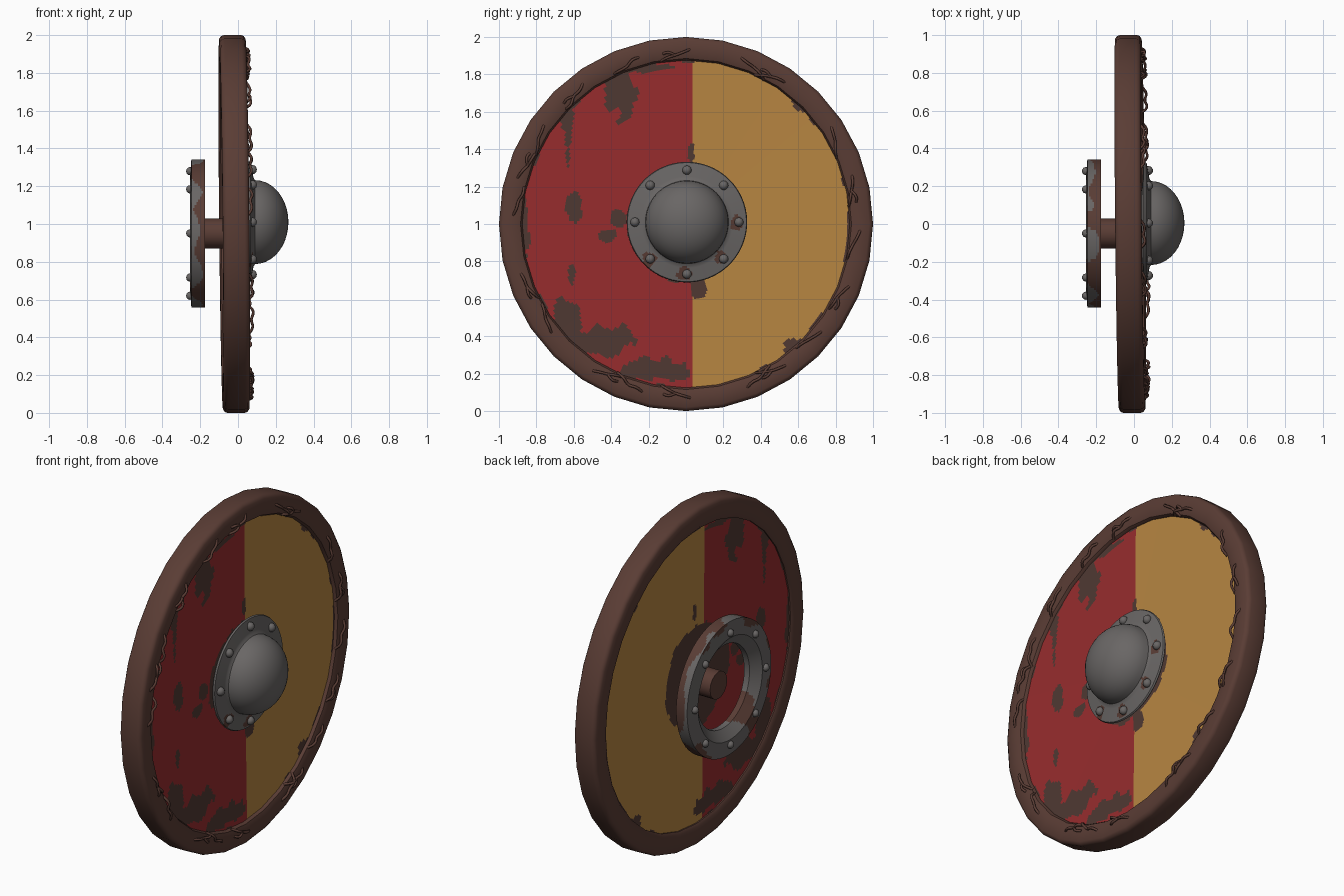
import bpy, bmesh, math, random
from mathutils import Vector, noise

random.seed(4)
if "Cube" in bpy.data.objects:
    bpy.data.objects.remove(bpy.data.objects["Cube"], do_unlink=True)


def material(name, rgb):
    mat = bpy.data.materials.new(name)
    mat.use_nodes = True
    mat.diffuse_color = (*rgb, 1)
    mat.node_tree.nodes["Principled BSDF"].inputs["Base Color"].default_value = (*rgb, 1)
    return mat


RIM = material("rim brown", (0.102, 0.046, 0.035))
WOOD = material("bare wood", (0.078, 0.04, 0.032))
RED = material("red paint", (0.31, 0.025, 0.027))
YELLOW = material("ochre paint", (0.47, 0.235, 0.053))
IRON = material("iron grey", (0.142, 0.133, 0.13))
RUST = material("rust brown", (0.1, 0.046, 0.035))


def finish(bm, name, mats, angle=40):
    bmesh.ops.remove_doubles(bm, verts=bm.verts, dist=0.0001)
    bmesh.ops.recalc_face_normals(bm, faces=bm.faces)
    mesh = bpy.data.meshes.new(name)
    bm.to_mesh(mesh)
    bm.free()
    for mat in mats:
        mesh.materials.append(mat)
    obj = bpy.data.objects.new(name, mesh)
    bpy.context.collection.objects.link(obj)
    bpy.ops.object.select_all(action="DESELECT")
    obj.select_set(True)
    bpy.context.view_layer.objects.active = obj
    bpy.ops.object.shade_smooth_by_angle(angle=math.radians(angle))


def lathe(profile, sides, y=0.0, z=1.0, closed=True):
    """Spin (x, radius) points around an axis along x."""
    bm = bmesh.new()
    rings = []
    for i in range(sides):
        a = math.tau * i / sides
        rings.append([bm.verts.new((x, y + r * math.cos(a), z + r * math.sin(a)))
                      for x, r in profile])
    count = len(profile)
    for i in range(sides):
        a, b = rings[i], rings[(i + 1) % sides]
        for j in range(count if closed else count - 1):
            k = (j + 1) % count
            bm.faces.new((a[j], a[k], b[k], b[j]))
    return bm


def steps(start, end, count):
    """Evenly spaced profile points from start up to, not including, end."""
    a, b = Vector(start), Vector(end)
    return [tuple(a.lerp(b, i / count)) for i in range(count)]


def lean(x, y, z):
    """The whole disc leans back slightly."""
    return x - 0.02 - 0.01 * y - 0.01 * (z - 1)


def lean_mesh(bm):
    for v in bm.verts:
        v.co.x = lean(*v.co)


def rivets(name, x, y, z, radius, size):
    bm = bmesh.new()
    for i in range(8):
        a = math.tau * i / 8
        ball = bmesh.ops.create_uvsphere(bm, u_segments=10, v_segments=6, radius=size)
        bmesh.ops.translate(bm, verts=ball["verts"], vec=(
            x, y + radius * math.cos(a), z + radius * math.sin(a)))
    finish(bm, name, [IRON], 60)


# Rim
bm = lathe([(-0.07, 0.89), (-0.07, 0.98), (-0.06, 0.995), (-0.045, 1), (0.045, 1),
            (0.06, 0.995), (0.07, 0.98), (0.07, 0.91), (0.062, 0.885),
            (0.045, 0.875), (-0.06, 0.875)], 32)
lean_mesh(bm)
finish(bm, "rim", [RIM])

# Painted board
STEPS, EDGE = 64, 0.89
front = steps((0.042, 0), (0.046, EDGE), STEPS) + [(0.046, EDGE)]
back = steps((-0.052, EDGE), (-0.052, 0), STEPS) + [(-0.052, 0)]
bm = lathe(front + back, 240, closed=False)
bmesh.ops.remove_doubles(bm, verts=bm.verts, dist=0.0001)
FRONT_SEAM, BACK_SEAM = 0.035, -0.06
for seam in (FRONT_SEAM, BACK_SEAM):
    bmesh.ops.bisect_plane(bm, geom=bm.verts[:] + bm.edges[:] + bm.faces[:],
                           plane_co=(0, seam, 0), plane_no=(0, 1, 0))

# Worn patches: y, z, half width, half height
WORN = [(-.35, 1.72, .065, .14), (-.3, 1.84, .25, .03), (-.63, 1.62, .04, .12),
        (-.63, 1.42, .015, .12), (-.61, 1.09, .045, .07), (-.42, .94, .05, .03),
        (-.36, 1.03, .04, .04), (-.62, .46, .08, .14), (-.61, .7, .02, .08),
        (-.48, .37, .18, .08), (-.2, .22, .2, .06), (-.87, 1, .03, .2),
        (.6, 1.66, .05, .08), (.87, .9, .025, .15), (.73, .46, .05, .07),
        (.58, .32, .06, .06), (.06, .67, .05, .07), (.03, 1.38, .015, .05)]


def is_worn(y, z):
    wobble = noise.noise(Vector((y * 14, z * 9, 0.5)))
    if math.hypot(y, z - 1) < 0.3 + 0.03 * wobble:
        return True
    if math.hypot(y, z - 1) > 0.88 + 0.03 * wobble:
        return True
    return any(math.hypot((y - py) / w, (z - pz) / h) < 1 + 0.7 * wobble
               for py, pz, w, h in WORN)


for f in bm.faces:
    c = f.calc_center_median()
    seam = FRONT_SEAM if c.x > 0 else BACK_SEAM
    f.material_index = 2 if is_worn(c.y, c.z) else int(c.y > seam)
lean_mesh(bm)
finish(bm, "painted_board", [RED, YELLOW, WOOD])

# Boss with flange and dome, rusty around the lower rivets
BY, BZ, BOLTS = 0.005, 1.01, 0.278
dome = [(0.09 + 0.177 * math.sin(t), 0.222 * math.cos(t))
        for t in (math.pi / 2 * i / 10 for i in range(11))]
flange = steps((0.067, 0.318), (0.082, 0.235), 8)
bm = lathe([(0.03, 0), (0.05, 0.315), (0.058, 0.322)] + flange + [(0.082, 0.235)] + dome,
           120, BY, BZ, closed=False)
for f in bm.faces:
    c = f.calc_center_median()
    for k in (-3, -2, -1, 0):
        a = math.pi / 4 * k
        spot = Vector((c.x, BY + BOLTS * math.cos(a) - 0.012, BZ + BOLTS * math.sin(a)))
        if (c - spot).length < 0.036 + 0.02 * noise.noise(c * 25):
            f.material_index = 1
finish(bm, "boss", [IRON, RUST], 50)
rivets("boss_rivets", 0.076, BY, BZ, BOLTS, 0.025)

# Grip ring behind, with rust on its board side and patches elsewhere
GY, GZ = -0.05, 0.95
outer = steps((-0.175, 0.392), (-0.247, 0.392), 8)
rear = steps((-0.247, 0.392), (-0.254, 0.3), 6)
inner = steps((-0.254, 0.3), (-0.21, 0.243), 5)
bm = lathe(outer + rear + inner + [(-0.21, 0.243), (-0.175, 0.243)], 144, GY, GZ)
for f in bm.faces:
    c = f.calc_center_median()
    r = math.hypot(c.y - GY, c.z - GZ)
    patch = noise.noise(c * 7)
    if r > 0.385:
        f.material_index = int(c.x > -0.212 - 0.09 * patch)
    else:
        f.material_index = int(patch + 7 * abs(r - 0.32) > 0.58)
finish(bm, "grip_ring", [IRON, RUST], 40)
rivets("grip_rivets", -0.254, GY, GZ, 0.33, 0.022)

# Grip post
bm = lathe([(-0.04, 0), (-0.04, 0.08), (-0.178, 0.08), (-0.178, 0)], 16, GY, GZ, closed=False)
finish(bm, "grip_post", [RIM])


# Root-like stitches over the rim
def twig(name, points):
    curve = bpy.data.curves.new(name, "CURVE")
    curve.dimensions = "3D"
    curve.bevel_depth = 0.0075
    curve.bevel_resolution = 1
    curve.resolution_u = 4
    curve.use_fill_caps = True
    spline = curve.splines.new("BEZIER")
    spline.bezier_points.add(len(points) - 1)
    for p, co in zip(spline.bezier_points, points):
        p.co = co
        p.handle_left_type = p.handle_right_type = "AUTO"
    curve.materials.append(RIM)
    bpy.context.collection.objects.link(bpy.data.objects.new(name, curve))


def on_rim(angle, radius, x):
    y, z = radius * math.cos(angle), 1 + radius * math.sin(angle)
    return (lean(x, y, z), y, z)


TWIGS = 20
for i in range(TWIGS):
    start = math.tau * (i + random.uniform(-0.2, 0.2)) / TWIGS
    way = random.choice((-1, 1))
    path = [on_rim(start + way * 0.045 * k, 0.93 - 0.012 * k + random.uniform(-0.008, 0.008), x)
            for k, x in enumerate((0.062, 0.085, 0.078, 0.088, 0.055))]
    twig("rim_root", path)
    if i % 2:
        twig("rim_root_fork", [path[2], on_rim(start + way * 0.13, 0.922, 0.085),
                               on_rim(start + way * 0.16, 0.918, 0.068)])
